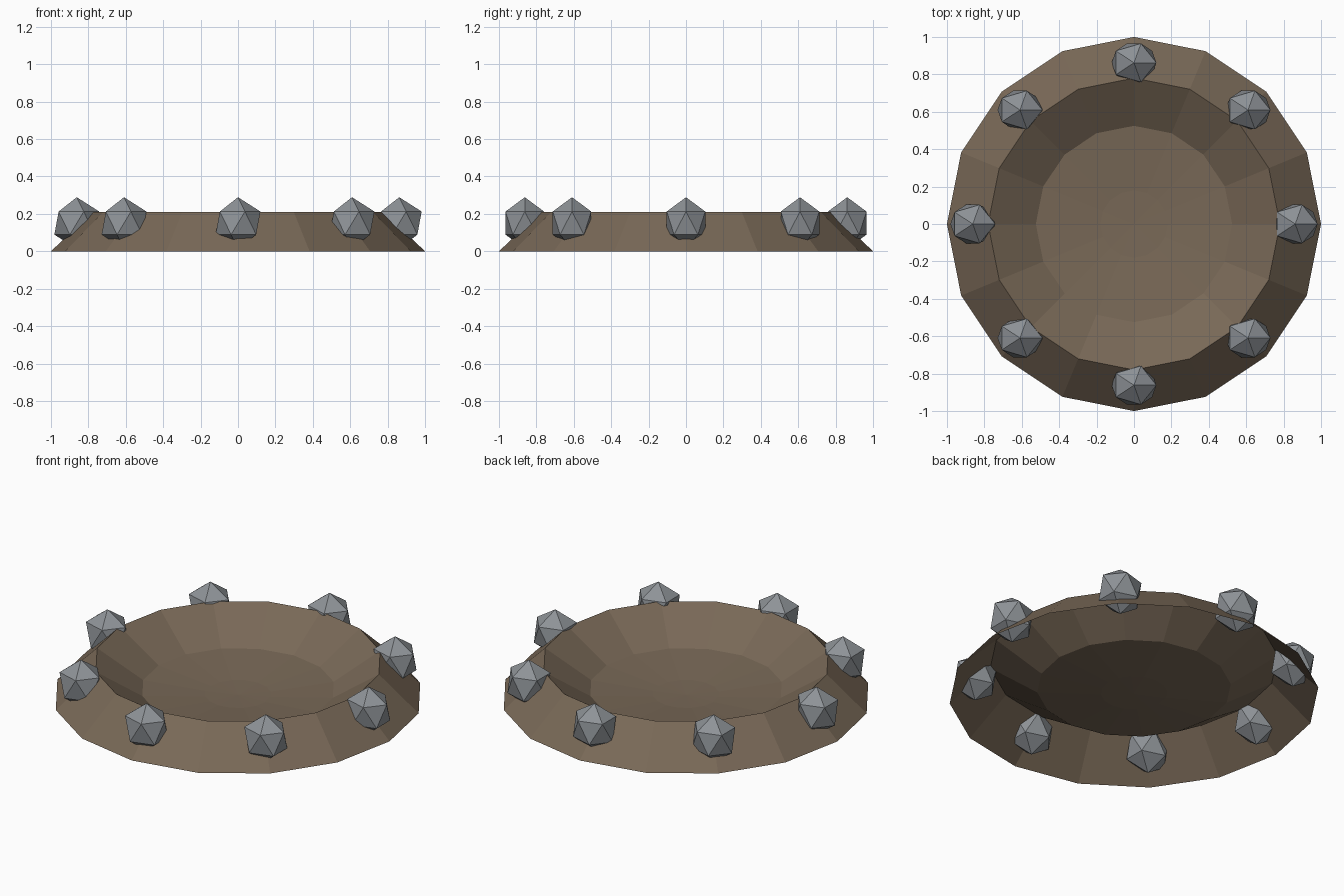
import bpy, bmesh
from math import sin, cos, tau

if "Cube" in bpy.data.objects:
    bpy.data.objects.remove(bpy.data.objects["Cube"])

SIDES = 16


def material(name, rgb):
    m = bpy.data.materials.new(name)
    m.diffuse_color = (*rgb, 1)
    m.use_nodes = True
    m.node_tree.nodes["Principled BSDF"].inputs["Base Color"].default_value = m.diffuse_color
    return m


def add_object(name, bm, mat):
    mesh = bpy.data.meshes.new(name)
    bm.to_mesh(mesh)
    bm.free()
    mesh.materials.append(mat)
    ob = bpy.data.objects.new(name, mesh)
    bpy.context.collection.objects.link(ob)
    return ob


soil = material("soil", (0.19, 0.14, 0.095))
stone = material("stone", (0.27, 0.29, 0.31))

# Crater: open-bottomed lathed shell (radius, height), outer foot to floor
profile = [(1.0, 0.0), (0.78, 0.21), (0.525, 0.045), (0.18, 0.015)]
bm = bmesh.new()
rings = [[bm.verts.new((r * cos(tau * i / SIDES), r * sin(tau * i / SIDES), z))
          for i in range(SIDES)] for r, z in profile]
for a, b in zip(rings, rings[1:]):
    for i in range(SIDES):
        j = (i + 1) % SIDES
        bm.faces.new((a[i], a[j], b[j], b[i]))
centre = bm.verts.new((0, 0, 0.01))
for i in range(SIDES):
    bm.faces.new((rings[-1][i], rings[-1][(i + 1) % SIDES], centre))
add_object("crater", bm, soil)

# Boulders: eight equally oriented icosahedra half sunk in the outer slope
for k in range(8):
    bm = bmesh.new()
    bmesh.ops.create_icosphere(bm, subdivisions=1, radius=1)
    bmesh.ops.scale(bm, vec=(0.134, 0.121, 0.138), verts=bm.verts)
    rock = add_object(f"boulder_{k + 1}", bm, stone)
    a = tau * k / 8
    rock.location = (0.862 * cos(a), 0.862 * sin(a), 0.151)
